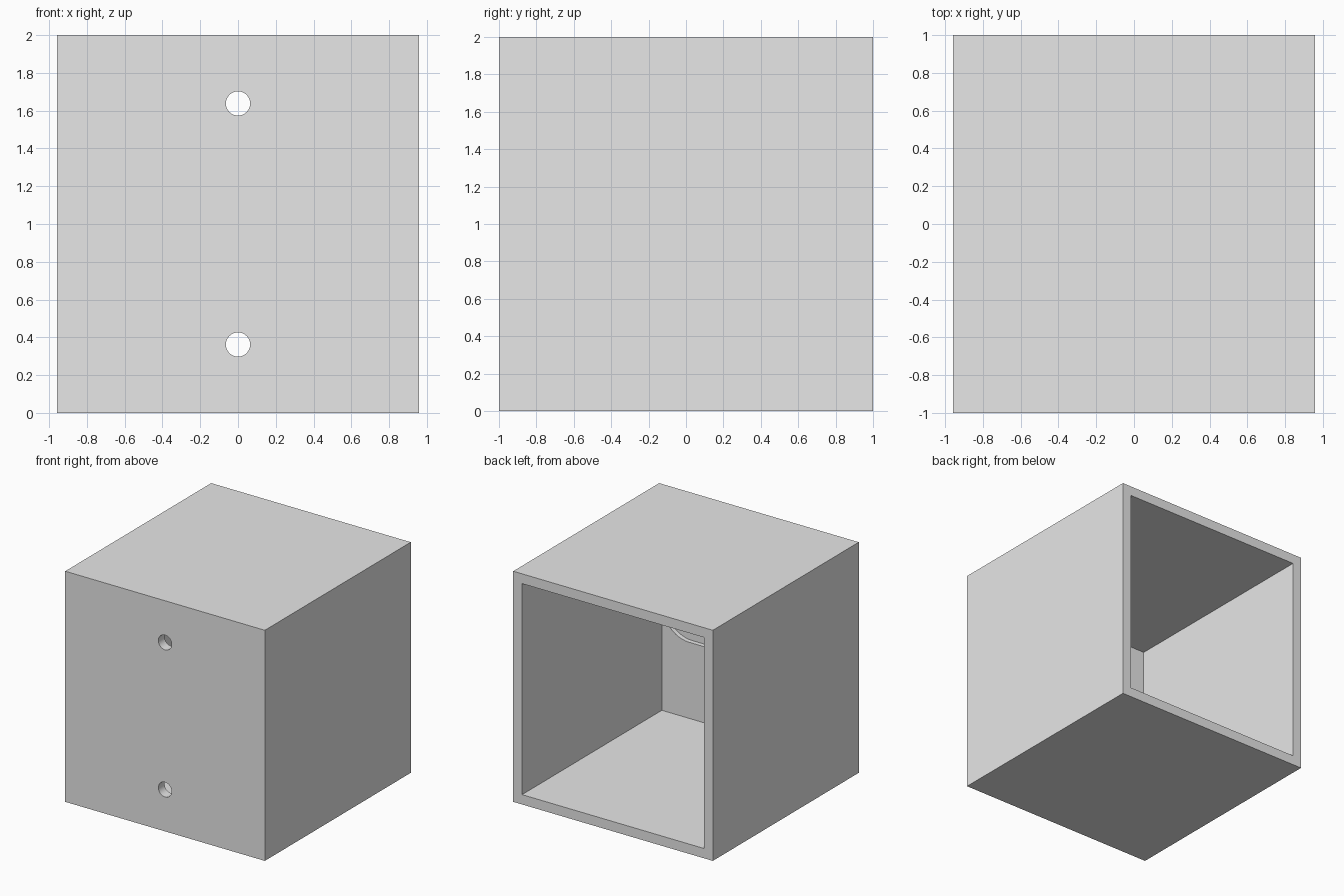
import bpy
import math

cube = bpy.data.objects.get("Cube")
if cube:
    bpy.data.objects.remove(cube, do_unlink=True)

WIDTH, SIZE, WALL = 1.915, 2.0, 0.085
HOLE_RADIUS, HOLE_OFFSET = 0.064, 0.638
SLOT_RADIUS, SLOT_REACH, SLOT_DEPTH = 0.255, 0.61, 0.04
INNER_FRONT = -SIZE / 2 + WALL

grey = bpy.data.materials.new("light_grey")
grey.use_nodes = True
grey.diffuse_color = (0.8, 0.8, 0.8, 1)
grey.node_tree.nodes["Principled BSDF"].inputs["Base Color"].default_value = (0.8, 0.8, 0.8, 1)


def add_box(name, size, center):
    bpy.ops.mesh.primitive_cube_add(size=1, location=center)
    obj = bpy.context.object
    obj.name = name
    obj.scale = size
    bpy.ops.object.transform_apply(location=True, rotation=True, scale=True)
    obj.data.materials.append(grey)
    return obj


def add_cylinder(name, radius, depth, center):
    bpy.ops.mesh.primitive_cylinder_add(vertices=48, radius=radius, depth=depth,
                                        location=center, rotation=(math.pi / 2, 0, 0))
    obj = bpy.context.object
    obj.name = name
    bpy.ops.object.transform_apply(location=True, rotation=True, scale=True)
    obj.data.materials.append(grey)
    return obj


def cut(target, cutter):
    mod = target.modifiers.new(cutter.name, 'BOOLEAN')
    mod.operation = 'DIFFERENCE'
    mod.solver = 'EXACT'
    mod.object = cutter
    bpy.context.view_layer.objects.active = target
    bpy.ops.object.modifier_apply(modifier=mod.name)
    bpy.data.objects.remove(cutter, do_unlink=True)


# Box shell, open at the back
shell = add_box("box_shell", (WIDTH, SIZE, SIZE), (0, 0, SIZE / 2))
cut(shell, add_box("cavity_cutter", (WIDTH - 2 * WALL, SIZE, SIZE - 2 * WALL),
                   (0, WALL, SIZE / 2)))

# Screw holes through the front wall
for side in (-1, 1):
    cut(shell, add_cylinder("hole_cutter", HOLE_RADIUS, 0.4,
                            (0, -SIZE / 2, SIZE / 2 + side * HOLE_OFFSET)))

# Shallow round-ended recess across the inside of the front wall
slot_center = (0, INNER_FRONT, SIZE / 2)
cut(shell, add_box("slot_cutter", (2 * SLOT_REACH, 2 * SLOT_DEPTH, 2 * SLOT_RADIUS), slot_center))
for side in (-1, 1):
    cut(shell, add_cylinder("slot_end_cutter", SLOT_RADIUS, 2 * SLOT_DEPTH,
                            (side * SLOT_REACH, INNER_FRONT, SIZE / 2)))

# Smooth hole walls, sharp box edges
bpy.ops.object.select_all(action='DESELECT')
shell.select_set(True)
bpy.context.view_layer.objects.active = shell
bpy.ops.object.shade_smooth_by_angle(angle=math.radians(30))
